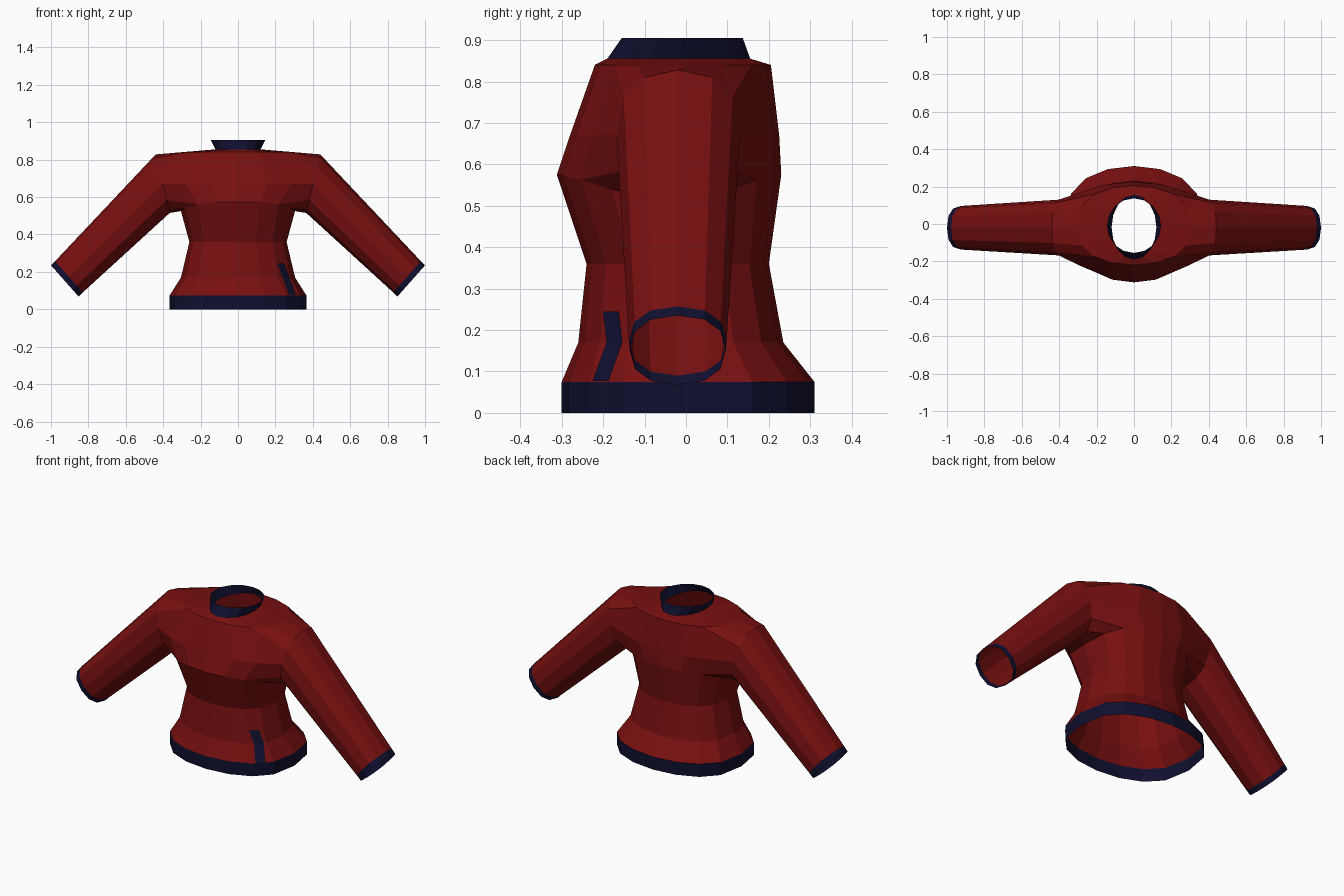
import bpy, bmesh
from math import sin, cos, pi, copysign
from mathutils import Vector
from mathutils.bvhtree import BVHTree

cube = bpy.data.objects.get("Cube")
if cube:
    bpy.data.objects.remove(cube)

SIDES = 16
ARM_SIDES = 12


def make_material(name, colour):
    mat = bpy.data.materials.new(name)
    mat.use_nodes = True
    mat.diffuse_color = colour
    mat.node_tree.nodes["Principled BSDF"].inputs["Base Color"].default_value = colour
    return mat


red = make_material("dark red", (0.19, 0.005, 0.005, 1))
navy = make_material("navy", (0.005, 0.005, 0.03, 1))


def finish(bm, name, mat):
    bmesh.ops.recalc_face_normals(bm, faces=bm.faces)
    mesh = bpy.data.meshes.new(name)
    bm.to_mesh(mesh)
    bm.free()
    mesh.materials.append(mat)
    obj = bpy.data.objects.new(name, mesh)
    bpy.context.collection.objects.link(obj)
    return obj


def power(v, e):
    return copysign(abs(v) ** e, v)


def body_ring(bm, z, half_x, front, back, boxy=0.7, droop=0.0):
    """Horizontal ring; vertex 0 points to +x. Droop lowers the sides."""
    mid, half_y = (front + back) / 2, (back - front) / 2
    ring = []
    for i in range(SIDES):
        a = 2 * pi * i / SIDES
        ring.append(bm.verts.new((half_x * cos(a),
                                  mid + half_y * power(sin(a), boxy),
                                  z - droop * cos(a) ** 4)))
    return ring


def arm_ring(bm, side, top, bottom, front, back):
    """Ring across the arm; vertex 0 is on top and the next go to the front."""
    top, bottom = Vector(top), Vector(bottom)
    centre, up = (top + bottom) / 2, (top - bottom) / 2
    mid, half_y = (front + back) / 2, (back - front) / 2
    ring = []
    for i in range(ARM_SIDES):
        a = 2 * pi * i / ARM_SIDES
        p = centre + up * power(cos(a), 0.85)
        ring.append(bm.verts.new((side * p.x, mid - half_y * power(sin(a), 0.85), p.y)))
    return ring


def join(bm, a, b, skip=()):
    n = len(a)
    for i in range(n):
        if i not in skip:
            j = (i + 1) % n
            bm.faces.new((a[i], a[j], b[j], b[i]))


HEM = (0.365, -0.30, 0.31)
NECK = (0.855, 0.12, -0.19, 0.155, 1.0)
CUFF_IN = ((0.978, 0.257), (0.83, 0.09), -0.138, 0.098)
CUFF_OUT = ((1.0, 0.235), (0.852, 0.068), -0.136, 0.096)

# Torso, from hem seam to neck seam, with the armholes left open
bm = bmesh.new()
rings = [body_ring(bm, *r) for r in (
    (0.075, *HEM),
    (0.17, 0.305, -0.26, 0.235),
    (0.36, 0.26, -0.24, 0.20),
    (0.575, 0.305, -0.312, 0.23, 0.7, 0.05),
    (0.67, 0.40, -0.28, 0.225),
    (0.84, 0.30, -0.22, 0.205),
    NECK)]
armhole_columns = (0, 1, 14, 15, 6, 7, 8, 9)
for level in range(len(rings) - 1):
    join(bm, rings[level], rings[level + 1],
         armhole_columns if level in (3, 4) else ())

# Sleeves, grown out of the armhole edges
low, middle, high = rings[3:6]
for side in (1, -1):
    def column(a):
        return a % SIDES if side > 0 else (SIDES // 2 - a) % SIDES
    armhole = ([high[column(a)] for a in (0, -1, -2)] + [middle[column(-2)]]
               + [low[column(a)] for a in range(-2, 3)] + [middle[column(2)]]
               + [high[column(a)] for a in (2, 1)])
    shoulder = arm_ring(bm, side, (0.44, 0.828), (0.365, 0.515), -0.168, 0.13)
    wrist = arm_ring(bm, side, *CUFF_IN)
    join(bm, armhole, shoulder)
    join(bm, shoulder, wrist)
bm.normal_update()
surface = BVHTree.FromBMesh(bm)
finish(bm, "torso_and_sleeves", red)

# Hem band
bm = bmesh.new()
join(bm, body_ring(bm, 0, *HEM), body_ring(bm, 0.075, *HEM))
finish(bm, "hem_band", navy)

# Collar
bm = bmesh.new()
join(bm, body_ring(bm, *NECK), body_ring(bm, 0.905, 0.145, -0.155, 0.137, 1.0))
finish(bm, "collar", navy)

# Cuffs
for side, name in ((1, "left_cuff"), (-1, "right_cuff")):
    bm = bmesh.new()
    join(bm, arm_ring(bm, side, *CUFF_IN), arm_ring(bm, side, *CUFF_OUT))
    finish(bm, name, navy)

# Pocket stripe, laid on the front left of the torso
bm = bmesh.new()
rows = []
for z in (0.077, 0.11, 0.14, 0.17, 0.21, 0.245):
    t = (z - 0.075) / 0.17
    row = []
    for x in (0.27 - 0.062 * t, 0.307 - 0.062 * t):
        hit = surface.ray_cast(Vector((x, -1, z)), Vector((0, 1, 0)))[0]
        row.append(bm.verts.new(hit + Vector((0.003, -0.005, 0))))
    rows.append(row)
for a, b in zip(rows, rows[1:]):
    bm.faces.new((a[0], a[1], b[1], b[0]))
finish(bm, "pocket_stripe", navy)
